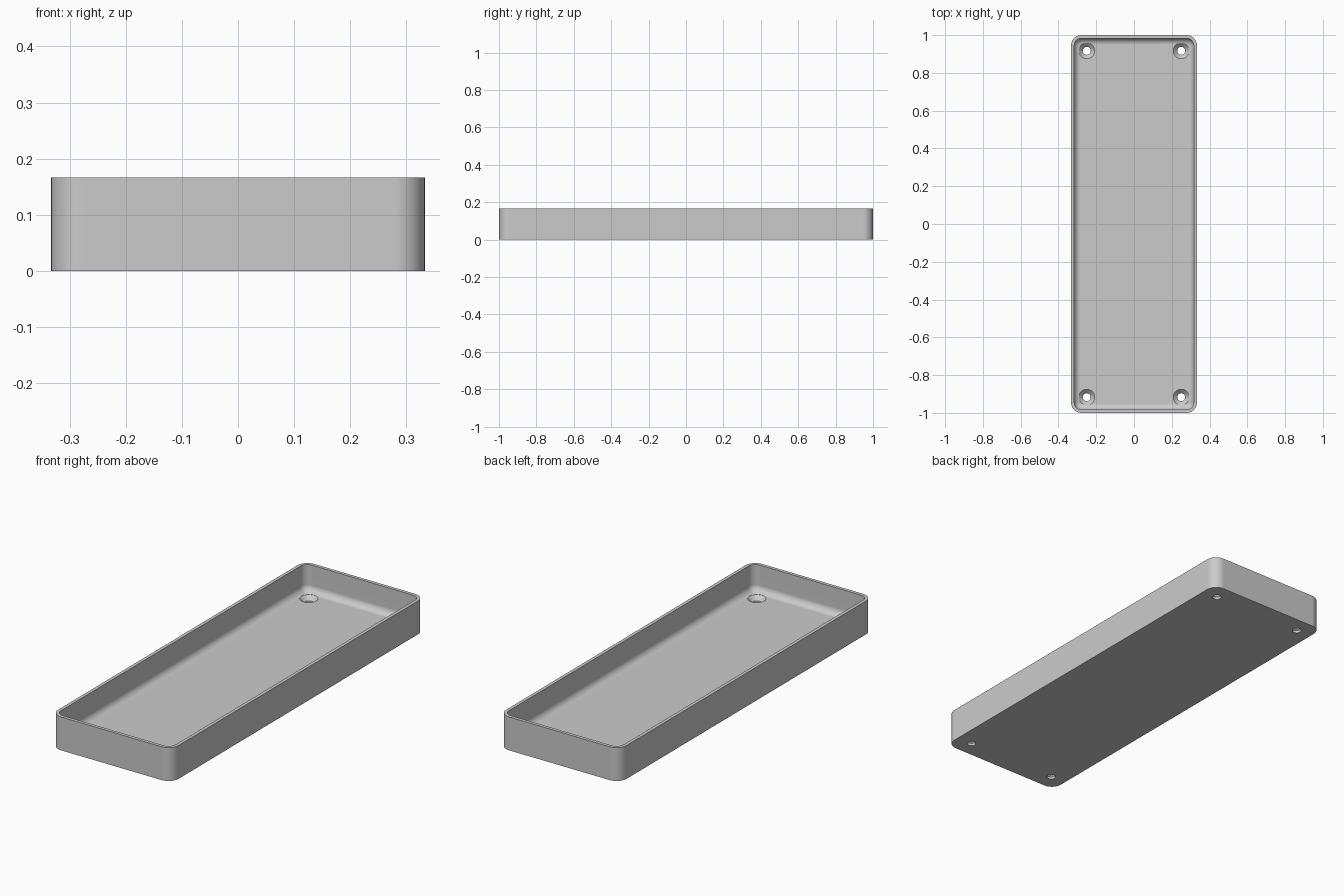
import bpy, bmesh, math
from mathutils import Matrix

default = bpy.data.objects.get("Cube")
if default:
    bpy.data.objects.remove(default, do_unlink=True)

HALF_X, HALF_Y, HEIGHT = 1 / 3, 1.0, 1 / 6
CORNER, WALL, FLOOR, FILLET = 0.055, 0.0167, 0.0333, 0.033
SEGMENTS = 10

grey = bpy.data.materials.new("plain grey")
grey.use_nodes = True
grey.diffuse_color = (0.6, 0.6, 0.6, 1)
grey.node_tree.nodes["Principled BSDF"].inputs["Base Color"].default_value = (0.6, 0.6, 0.6, 1)


def make_object(name, bm):
    bmesh.ops.recalc_face_normals(bm, faces=bm.faces)
    mesh = bpy.data.meshes.new(name)
    bm.to_mesh(mesh)
    bm.free()
    mesh.materials.append(grey)
    obj = bpy.data.objects.new(name, mesh)
    bpy.context.collection.objects.link(obj)
    return obj


def rounded_ring(bm, inset, z):
    """Rounded rectangle of vertices, inset from the outer wall."""
    r = CORNER - inset
    ring = []
    for quarter, (sx, sy) in enumerate([(1, 1), (-1, 1), (-1, -1), (1, -1)]):
        for i in range(SEGMENTS + 1):
            a = math.pi / 2 * (quarter + i / SEGMENTS)
            ring.append(bm.verts.new((sx * (HALF_X - CORNER) + r * math.cos(a),
                                      sy * (HALF_Y - CORNER) + r * math.sin(a), z)))
    return ring


def loft(bm, rings):
    """Skin consecutive rings and cap both ends."""
    for a, b in zip(rings, rings[1:]):
        n = len(a)
        for i in range(n):
            bm.faces.new((a[i], a[(i + 1) % n], b[(i + 1) % n], b[i]))
    bm.faces.new(rings[0])
    bm.faces.new(rings[-1])


# Tray: outer wall, flat rim, inner wall, filleted floor
profile = [(0, 0), (0, HEIGHT), (WALL, HEIGHT)]
for i in range(9):
    a = math.pi / 2 * i / 8
    profile.append((WALL + FILLET * (1 - math.cos(a)),
                    FLOOR + FILLET * (1 - math.sin(a))))
bm = bmesh.new()
loft(bm, [rounded_ring(bm, inset, z) for inset, z in profile])
tray = make_object("tray", bm)

# Countersunk screw holes near the four corners
bm = bmesh.new()
for x in (-0.25, 0.25):
    for y in (-0.917, 0.917):
        rings = []
        for r, z in [(0.021, -0.05), (0.021, 0.0125), (0.042, FLOOR), (0.042, 0.08)]:
            rings.append(bmesh.ops.create_circle(
                bm, segments=32, radius=r, matrix=Matrix.Translation((x, y, z)))["verts"])
        loft(bm, rings)
cutter = make_object("hole_cutter", bm)
cutter.hide_render = True

cut = tray.modifiers.new("screw holes", "BOOLEAN")
cut.operation = "DIFFERENCE"
cut.solver = "EXACT"
cut.object = cutter

bpy.ops.object.select_all(action="DESELECT")
tray.select_set(True)
bpy.context.view_layer.objects.active = tray
bpy.ops.object.modifier_apply(modifier=cut.name)
bpy.data.objects.remove(cutter, do_unlink=True)

# Smooth curves, flat faces and crisp edges
bpy.ops.object.shade_smooth_by_angle(angle=math.radians(30))
weighted = tray.modifiers.new("flat face shading", "WEIGHTED_NORMAL")
weighted.keep_sharp = True
